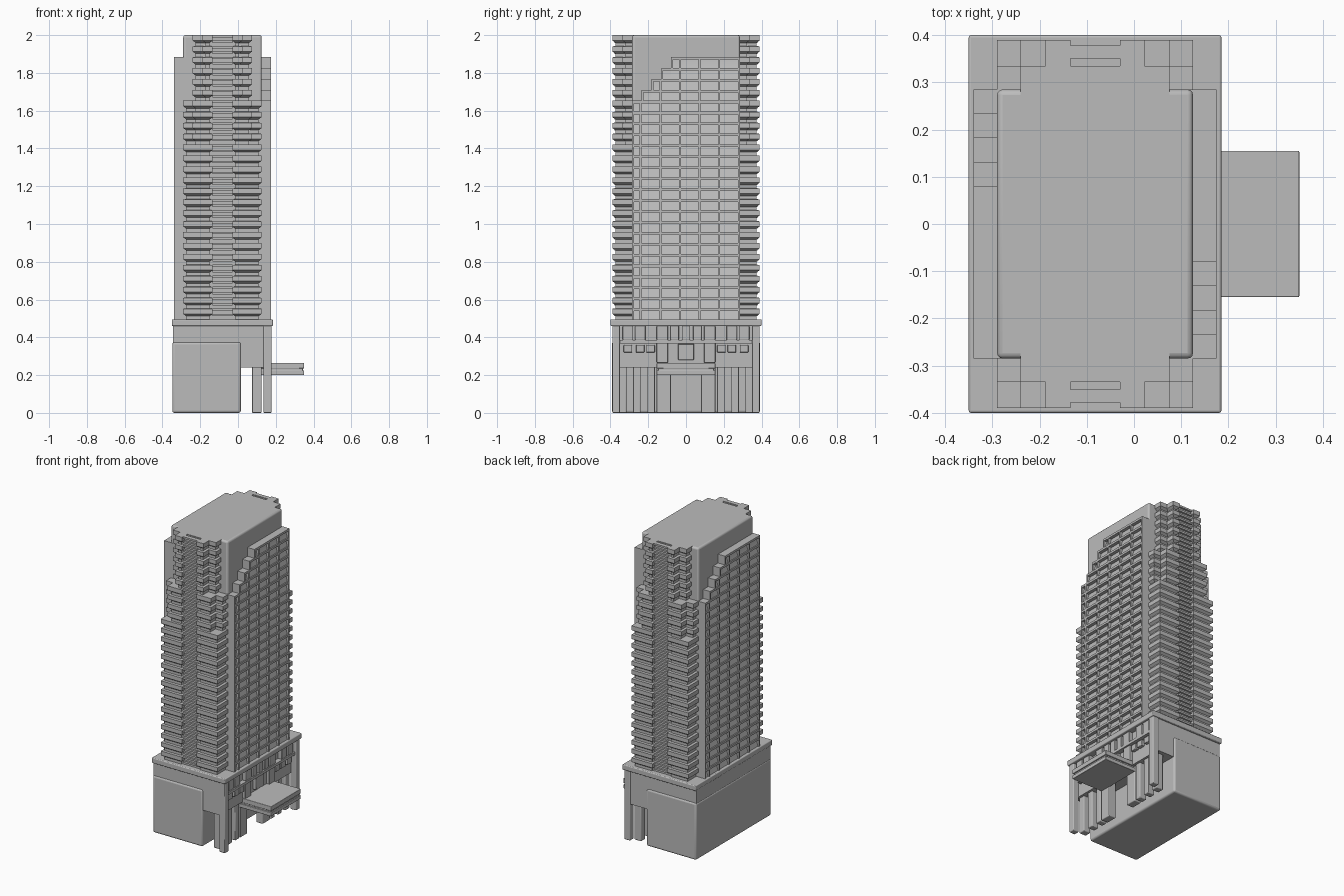
import bpy
import bmesh
import math
from mathutils import Matrix

cube = bpy.data.objects.get("Cube")
if cube:
    bpy.data.objects.remove(cube, do_unlink=True)

# Single stone colour
stone = bpy.data.materials.new("stone_grey")
stone.use_nodes = True
GREY = (0.5, 0.5, 0.5, 1)
stone.diffuse_color = GREY
stone.node_tree.nodes["Principled BSDF"].inputs["Base Color"].default_value = GREY

BASE = 0.495                 # top of podium
FLOOR = (2 - BASE) / 26      # storey height
AXIS = -0.0825               # tower centre in x
HALF_X, HALF_Y = 0.2075, 0.285


def level(n):
    return BASE + n * FLOOR


def add_loft(bm, rect, rings, sides=(1, 1, 1, 1)):
    """Stack rectangles; each ring is (height, inset), sides choose which edges move."""
    x0, x1, y0, y1 = rect
    a, b, c, d = sides
    loops = []
    for z, i in rings:
        xl, xr, yl, yr = x0 + i * a, x1 - i * b, y0 + i * c, y1 - i * d
        loops.append([bm.verts.new((x, y, z)) for x, y in
                      ((xl, yl), (xr, yl), (xr, yr), (xl, yr))])
    bm.faces.new(loops[0][::-1])
    bm.faces.new(loops[-1])
    for low, high in zip(loops, loops[1:]):
        for k in range(4):
            m = (k + 1) % 4
            bm.faces.new((low[k], low[m], high[m], high[k]))


def add_box(bm, x0, x1, y0, y1, z0, z1):
    add_loft(bm, (x0, x1, y0, y1), [(z0, 0), (z1, 0)])


def finish(bm, name, matrix=None, bevel=0):
    if matrix:
        bm.transform(matrix)
    mesh = bpy.data.meshes.new(name)
    bm.to_mesh(mesh)
    bm.free()
    ob = bpy.data.objects.new(name, mesh)
    bpy.context.collection.objects.link(ob)
    mesh.materials.append(stone)
    if bevel:
        mod = ob.modifiers.new("soft_edges", 'BEVEL')
        mod.width = bevel
        mod.segments = 3
    bpy.ops.object.select_all(action='DESELECT')
    ob.select_set(True)
    bpy.context.view_layer.objects.active = ob
    bpy.ops.object.shade_smooth_by_angle(angle=math.radians(40))
    return ob


def boxes(name, items, matrix=None, bevel=0):
    bm = bmesh.new()
    for item in items:
        add_box(bm, *item)
    return finish(bm, name, matrix, bevel)


def add_balconies(bm, rect, first, last):
    """Parapet over a shadow gap on every storey."""
    rings = []
    for n in range(first, last):
        for part, inset in ((0, 0.016), (0.3, 0.016), (0.5, 0), (0.97, 0)):
            rings.append((level(n + part), inset))
    rings.append((level(last), 0))
    add_loft(bm, rect, rings, (1, 1, 1, 0))


# Tower core
boxes("tower_core", [(AXIS - HALF_X, AXIS + HALF_X, -HALF_Y, HALF_Y, 0.45, 2)], bevel=0.012)

OUT, MID, IN, NOTCH = HALF_X, 0.1575, 0.105, 0.0525
FACE, BACK, ROOT = -0.39, -0.335, -0.26
WALL, EDGE = HALF_X, HALF_X + 0.05

for label, angle in (("front", 0), ("back", math.pi)):
    place = Matrix.Translation((AXIS, 0, 0)) @ Matrix.Rotation(angle, 4, 'Z')

    # Stepped balcony bays either side of the central strip
    bm = bmesh.new()
    for half, first, last in ((OUT, 0, 16), (MID, 16, 20), (IN, 20, 26)):
        add_balconies(bm, (-half, -NOTCH, FACE, ROOT), first, last)
        add_balconies(bm, (NOTCH, half, FACE, ROOT), first, last)
    add_balconies(bm, (-OUT, OUT, BACK, ROOT), 16, 20)
    add_balconies(bm, (-MID, MID, BACK, ROOT), 20, 26)
    finish(bm, label + "_balconies", place)

    # Central strip with two thin ledges per storey
    strip = [(-NOTCH - 0.02, NOTCH + 0.02, -0.365, ROOT, BASE, 1.995)]
    for n in range(26):
        for part in (0.5, 1):
            z = level(n + part)
            strip.append((-NOTCH, NOTCH, -0.378, -0.35, z - 0.012, z))
    boxes(label + "_central_strip", strip, place)

    # Side wing with a stepped top
    bay = (2 * HALF_Y - 0.05) / 5
    edges = [-HALF_Y, -HALF_Y + 0.05]
    edges += [edges[1] + bay / 2 * k for k in (1, 2, 3)] + [HALF_Y]
    bm = bmesh.new()
    for k in range(5):
        rings = []
        for n in range(20 + k):
            rings += [(level(n), 0.008), (level(n + 0.9), 0.024)]
        rings.append((level(20 + k) - 0.002, 0.024))
        add_loft(bm, (WALL - 0.02, EDGE, edges[k], edges[k + 1]), rings, (0, 1, 0, 0))
    finish(bm, label + "_wing_wall", place)

    frame = []
    for n in range(1, 25):
        start = edges[max(0, n - 20)]
        frame.append((WALL - 0.01, EDGE, start, HALF_Y, level(n) - 0.014, level(n)))
    T = 0.01
    for k in range(5):                       # end fin of each step
        low = 0 if k == 0 else 19 + k
        frame.append((WALL - 0.01, EDGE, edges[k], edges[k] + T, level(low), level(20 + k)))
    for k in range(6):                       # full height fins between bays
        y = edges[1] + bay * k
        top = min(24, 20 + 2 * k)
        frame.append((WALL - 0.01, EDGE, y - T, y, BASE, level(top)))
    boxes(label + "_wing_frame", frame, place)

# Podium
boxes("podium_cap", [(-0.35, 0.185, -0.4, 0.4, 0.46, BASE)], bevel=0.005)
boxes("podium_band", [(-0.345, 0.14, -0.385, 0.385, 0.37, 0.465)])
boxes("podium_block", [(-0.348, 0.015, -0.392, 0.392, 0, 0.375)], bevel=0.012)
boxes("arcade_ceiling", [(0.0, 0.14, -0.385, 0.385, 0.24, 0.38)])

# Arcade pillars and corner pillars
pillars, corners, tall, upper, lower = [], [], [], [], []


def both(items, x0, x1, y0, y1, z0, z1):
    items.append((x0, x1, y0, y1, z0, z1))
    items.append((x0, x1, -y1, -y0, z0, z1))


for y0, y1 in ((0.315, 0.36), (0.24, 0.28), (0.165, 0.205), (0.08, 0.155)):
    both(pillars, 0.075, 0.125, y0, y1, 0, 0.25)
both(corners, 0.135, 0.178, 0.35, 0.39, 0, 0.465)
boxes("arcade_pillars", pillars, bevel=0.005)
boxes("corner_pillars", corners, bevel=0.005)

# Facade piers, sills and blocks above the arcade
for y0, y1 in ((0.095, 0.155), (0.215, 0.27), (0.28, 0.335)):
    both(upper, 0.13, 0.168, y0, y1, 0.385, 0.462)
for y in (-0.06, 0, 0.06):
    upper.append((0.13, 0.168, y - 0.022, y + 0.022, 0.385, 0.462))
for y0 in (0.165, 0.22, 0.285):
    both(lower, 0.13, 0.162, y0, y0 + 0.045, 0.32, 0.36)
lower.append((0.13, 0.162, -0.042, 0.042, 0.28, 0.365))
both(tall, 0.13, 0.162, 0.095, 0.155, 0.265, 0.39)
boxes("upper_facade_blocks", upper, bevel=0.004)
boxes("lower_facade_blocks", lower, bevel=0.004)
boxes("entrance_piers", tall, bevel=0.004)
boxes("facade_beam", [(0.13, 0.172, -0.355, 0.355, 0.367, 0.385)])

# Entrance canopy
boxes("canopy", [(0.12, 0.35, -0.155, 0.155, 0.235, 0.265),
                 (0.12, 0.343, -0.148, 0.148, 0.222, 0.238),
                 (0.12, 0.35, -0.155, 0.155, 0.2, 0.225)], bevel=0.003)
